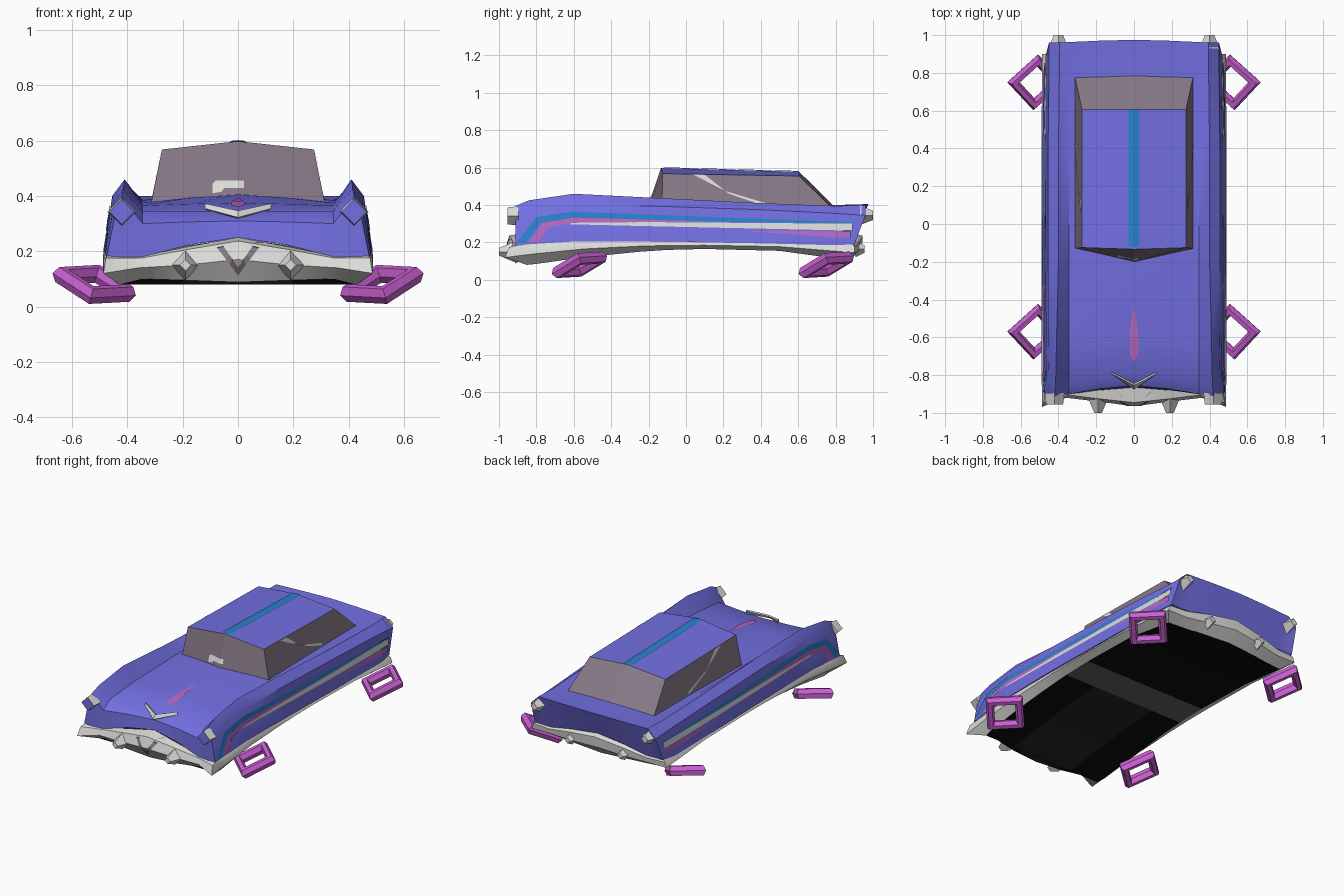
import bpy, math
from mathutils import Vector
from mathutils.bvhtree import BVHTree

if "Cube" in bpy.data.objects:
    bpy.data.objects.remove(bpy.data.objects["Cube"])


def mat(name, r, g, b):
    m = bpy.data.materials.new(name)
    m.diffuse_color = (r, g, b, 1)
    m.use_nodes = True
    m.node_tree.nodes["Principled BSDF"].inputs["Base Color"].default_value = m.diffuse_color
    return m


BLUE = mat("violet blue paint", .17, .16, .76)
WHITE = mat("off white trim", .72, .72, .70)
GLASS = mat("mauve glass", .24, .19, .24)
MAGENTA = mat("magenta", .60, .12, .66)
PINK = mat("pink stripe", .48, .14, .54)
AZURE = mat("azure stripe", .025, .22, .60)
BLACK = mat("black underside", .004, .004, .004)
GREY = mat("dark grey", .12, .12, .12)
BROWN = mat("dark brown", .02, .017, .018)


def make(name, verts, faces, *mats):
    me = bpy.data.meshes.new(name)
    me.from_pydata([tuple(v) for v in verts], [], faces)
    ob = bpy.data.objects.new(name, me)
    bpy.context.collection.objects.link(ob)
    for m in mats:
        me.materials.append(m)
    return ob


def loft(name, rows, *mats, closed=False):
    n, k = len(rows[0]), len(rows)
    faces = []
    for r in range(k if closed else k - 1):
        s = (r + 1) % k
        faces += [(r*n + c, r*n + c + 1, s*n + c + 1, s*n + c) for c in range(n - 1)]
    return make(name, [p for row in rows for p in row], faces, *mats)


def smooth(ob, angle=28):
    bpy.ops.object.select_all(action='DESELECT')
    ob.select_set(True)
    bpy.context.view_layer.objects.active = ob
    bpy.ops.object.shade_smooth_by_angle(angle=math.radians(angle))


def flip(p):
    return (-p[0], p[1], p[2])


# body shell: y inner, y outer, z centre, z valley, ridge x z, shoulder x z, sill x z
stations = [
    (-.865, -.91, .25, .18, .42, .18, .46, .18, .475, .18),
    (-.855, -.912, .31, .30, .42, .395, .445, .33, .475, .18),
    (-.80, -.84, .345, .345, .415, .425, .45, .37, .48, .19),
    (-.6, -.6, .375, .365, .41, .46, .455, .40, .483, .205),
    (-.2, -.2, .405, .375, .40, .44, .455, .395, .487, .205),
    (.4, .4, .405, .385, .40, .41, .455, .375, .487, .195),
    (.8, .8, .40, .388, .395, .395, .45, .355, .48, .185),
    (.975, .96, .405, .40, .395, .40, .45, .345, .465, .19),
    (.91, .9, .245, .19, .40, .19, .45, .19, .465, .19)]
rows = []
for yi, yo, zc, zv, xr, zr, xs, zs, xb, zb in stations:
    half = [(0, yi, zc), (.18, yi*.7 + yo*.3, zc*.6 + zv*.4), (.345, yi*.2 + yo*.8, zv),
            (xr, yo, zr), (xs, yo, zs), (xb, min(yo, .9), zb)]
    rows.append([flip(p) for p in half[:0:-1]] + half)
body = loft("body_shell", rows, BLUE)
smooth(body)

# white bumper and skirt, one closed ring around the car
ring = [[(0, -.865, .25), (0, -.945, .237), (0, -.965, .17), (0, -.91, .088)],
        [(.19, -.88, .215), (.19, -.925, .205), (.19, -.94, .15), (.19, -.90, .095)],
        [(.35, -.89, .182), (.35, -.905, .175), (.36, -.92, .14), (.35, -.87, .10)],
        [(.47, -.90, .185), (.478, -.945, .175), (.487, -.968, .12), (.43, -.85, .08)]]
for y, t, b in [(-.8, .195, .085), (-.55, .21, .12), (-.25, .21, .15), (-.1, .208, .16),
                (.1, .205, .165), (.5, .20, .155)]:
    ring.append([(.475, y, t), (.485, y, t - .015), (.489, y, (t + b)/2), (.44, y, b)])
ring += [[(.462, .89, .19), (.475, .90, .18), (.487, .90, .145), (.43, .83, .11)],
         [(.35, .90, .19), (.35, .91, .18), (.35, .90, .145), (.35, .84, .108)],
         [(.19, .905, .22), (.19, .93, .21), (.19, .925, .155), (.19, .86, .108)],
         [(0, .91, .245), (0, .945, .235), (0, .94, .17), (0, .88, .107)]]
skirt = loft("bumper_skirt", ring + [[flip(p) for p in r] for r in ring[-2:0:-1]],
             WHITE, closed=True)
smooth(skirt, 35)

# underside panel with cross band and dark centre
under = []
for r in ring:
    x, y, z = r[3]
    w = min(.22, x*.5)
    under.append([(x, y, z), (w, y, z), (-w, y, z), (-x, y, z)])
floor = loft("underside", under, BLACK, GREY, BROWN)
for f in floor.data.polygons:
    if -.1 < f.center.y < .1:
        f.material_index = 1
    elif f.center.y < 0 and abs(f.center.x) < .05:
        f.material_index = 2

# cabin: glass with a painted roof
base = [(0, -.20, .40), (.315, -.13, .37), (.315, .79, .375), (0, .79, .395)]
top = [(0, -.134, .598), (.275, -.125, .568), (.275, .605, .555), (0, .605, .578)]
cv = base + top + [flip(base[1]), flip(base[2]), flip(top[1]), flip(top[2])]
cf = [(0, 1, 5, 4), (1, 2, 6, 5), (2, 3, 7, 6), (4, 5, 6, 7),
      (8, 0, 4, 10), (9, 8, 10, 11), (3, 9, 11, 7), (10, 4, 7, 11)]
cabin = make("cabin", cv, cf, GLASS, BLUE)
for f in cabin.data.polygons:
    f.material_index = int(f.normal.z > .9)


def ribbon(name, outer, inner, m, axis, target, both=False, steps=6):
    """Thin painted strip between two 2D edges, projected on to a part."""
    me = target.data
    tree = BVHTree.FromPolygons([v.co for v in me.vertices],
                                [tuple(p.vertices) for p in me.polygons])
    lift = {'side': (lambda a, b: (2, a, b), Vector((-1, 0, 0))),
            'front': (lambda a, b: (a, -2, b), Vector((0, 1, 0))),
            'top': (lambda a, b: (a, b, 2), Vector((0, 0, -1)))}
    place, ray = lift[axis]
    out = []
    for i in range(len(outer) - 1):
        for s in range(steps + (i == len(outer) - 2)):
            t = s/steps
            row = []
            for e in (outer, inner):
                p = Vector(e[i]).lerp(Vector(e[i + 1]), t)
                start = Vector(place(*p))
                hit = tree.ray_cast(start, ray)[0]
                if hit is None:
                    hit = tree.find_nearest(start + ray*1.55)[0]
                row.append(hit - ray*.004)
            out.append(row)
    for sgn, label in ((1, name), (-1, name + "_left"))[:2 if both else 1]:
        ob = loft(label, [[(p.x*sgn, p.y, p.z) for p in r] for r in out], m)
        c = ob.data.polygons[0].normal
        want = Vector((-ray.x*sgn, -ray.y, -ray.z))
        if c.dot(want) < 0:
            ob.data.flip_normals()


# side stripes
ribbon("azure_side_stripe", [(-.905, .2), (-.80, .335), (-.61, .365), (.1, .338), (.9, .308)],
       [(-.855, .2), (-.775, .305), (-.6, .333), (.1, .313), (.9, .300)], AZURE, 'side', body, True)
ribbon("pink_side_stripe", [(-.84, .2), (-.765, .305), (-.6, .333), (-.25, .322), (.1, .313)],
       [(-.79, .2), (-.735, .28), (-.6, .305), (-.25, .308), (.1, .309)], PINK, 'side', body, True)
ribbon("white_side_stripe", [(-.62, .305), (-.25, .309), (.89, .300)],
       [(-.62, .297), (-.25, .288), (.89, .263)], WHITE, 'side', body, True)
ribbon("rear_pink_stripe", [(.36, .261), (.88, .259)], [(.36, .257), (.88, .222)],
       PINK, 'side', body, True)
ribbon("side_window_streak", [(.04, .562), (.21, .475), (.42, .412)],
       [(.10, .562), (.23, .460), (.42, .395)][::1], WHITE, 'side', cabin, True)

# roof stripe, hood spear, windshield mark and bumper chevron
ribbon("roof_stripe", [(-.028, -.12), (-.028, .605)], [(0, -.12), (0, .605)],
       AZURE, 'top', cabin, True)
ribbon("hood_spear", [(0, -.73), (.025, -.68), (.022, -.58), (0, -.42)],
       [(0, -.73), (0, -.68), (0, -.58), (0, -.42)], PINK, 'top', body, True)
ribbon("windshield_mark", [(.092, .41), (.092, .445), (.08, .456), (0, .456)],
       [(.06, .415), (.055, .422), (.05, .428), (0, .428)], WHITE, 'front', cabin, True)
ribbon("bumper_chevron", [(.09, .232), (0, .112)], [(.062, .232), (0, .142)],
       GLASS, 'front', skirt, True)

# hood emblem: raised chevron plate
emblem = loft("hood_chevron", [[(-.115, -.785, .350), (-.115, -.785, .368)],
                               [(0, -.868, .318), (0, -.845, .342)],
                               [(.115, -.785, .350), (.115, -.785, .368)]], WHITE)
emblem.modifiers.new("thickness", 'SOLIDIFY').thickness = .01


# four-sided lamps on fenders and bumpers
def lamp(name, x, y, z, r1, r2, depth, face=WHITE, direction=-1):
    for s, tag in ((1, "right"), (-1, "left")):
        bpy.ops.mesh.primitive_cone_add(vertices=4, radius1=r1, radius2=r2, depth=depth,
                                        location=(x*s, y, z),
                                        rotation=(-direction*math.pi/2, 0, 0))
        ob = bpy.context.object
        ob.name = name + "_" + tag
        ob.data.materials.append(WHITE)
        ob.data.materials.append(face)
        for f in ob.data.polygons:
            f.material_index = int(f.normal.z > .9)


lamp("headlight", .42, -.925, .342, .052, .045, .06, BLUE)
lamp("front_bumper_guard", .19, -.96, .15, .054, .02, .08)
lamp("taillight", .40, .965, .345, .052, .025, .07, direction=1)
lamp("rear_bumper_guard", .19, .93, .165, .045, .02, .05, direction=1)

# tilted square hover rings
for y, tag in ((-.57, "front"), (.75, "rear")):
    for s, side in ((1, "right"), (-1, "left")):
        bpy.ops.mesh.primitive_torus_add(
            major_segments=4, minor_segments=6, major_radius=.122, minor_radius=.034,
            location=(.52*s, y, .08),
            rotation=(math.radians(19), math.radians(-15*s), 0))
        ob = bpy.context.object
        ob.name = f"{tag}_hover_ring_{side}"
        ob.data.materials.append(MAGENTA)
